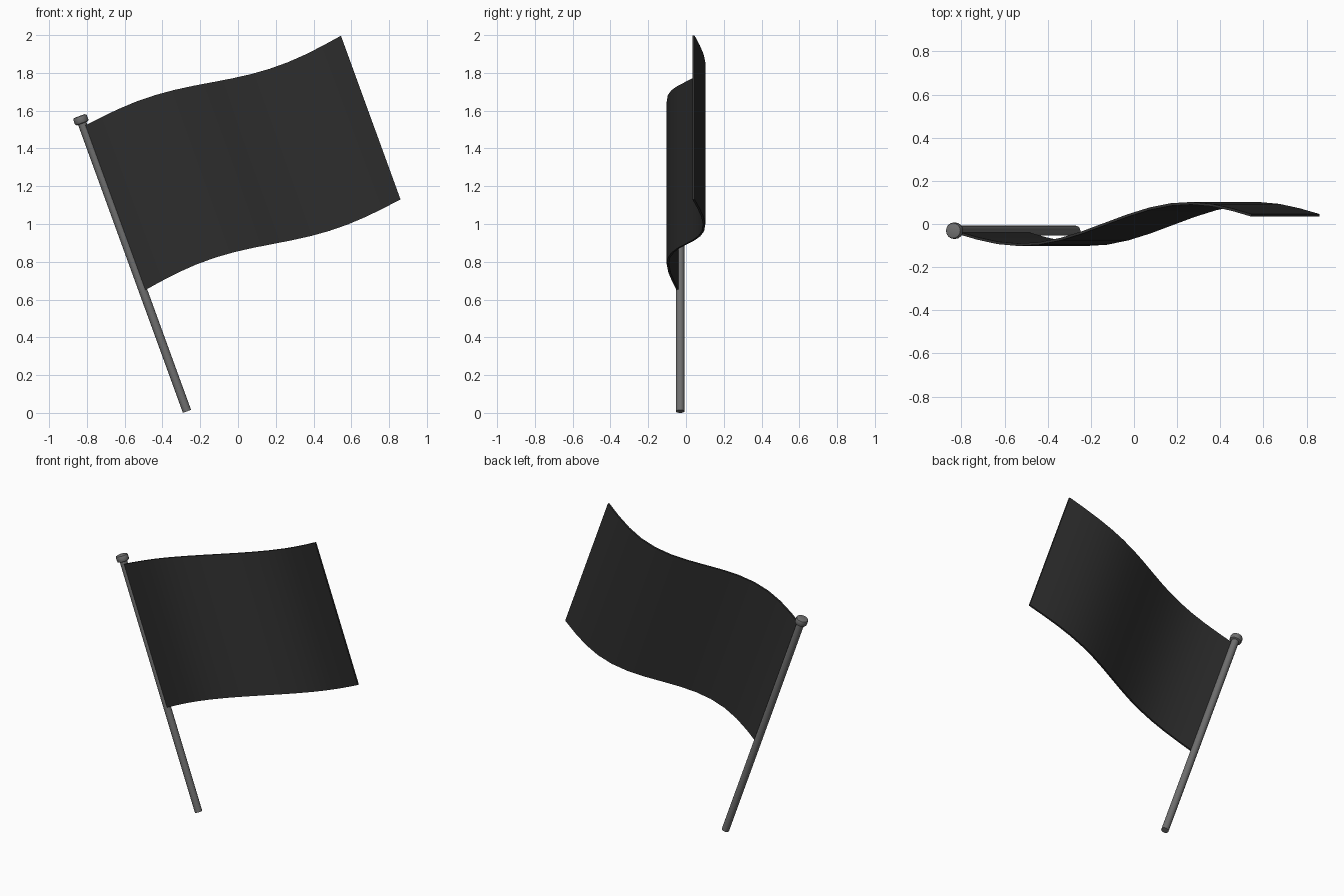
import bpy, bmesh, math
from mathutils import Matrix, Vector

if "Cube" in bpy.data.objects:
    bpy.data.objects.remove(bpy.data.objects["Cube"])

TILT = math.radians(20)
BASE = Vector((-0.27, -0.031, 0.008))
# Local frame: x runs along the flag, z runs up the pole
FRAME = Matrix.Translation(BASE) @ Matrix.Rotation(-TILT, 4, 'Y')


def material(name, value):
    m = bpy.data.materials.new(name)
    m.diffuse_color = (value, value, value, 1)
    m.use_nodes = True
    m.node_tree.nodes["Principled BSDF"].inputs["Base Color"].default_value = m.diffuse_color
    return m


def finish(name, bm, mat, angle):
    bmesh.ops.recalc_face_normals(bm, faces=bm.faces)
    bm.transform(FRAME)
    me = bpy.data.meshes.new(name)
    bm.to_mesh(me)
    bm.free()
    me.materials.append(mat)
    ob = bpy.data.objects.new(name, me)
    bpy.context.collection.objects.link(ob)
    bpy.ops.object.select_all(action='DESELECT')
    ob.select_set(True)
    bpy.context.view_layer.objects.active = ob
    bpy.ops.object.shade_smooth_by_angle(angle=math.radians(angle))
    return ob


def rod(name, radius, z0, z1, mat, bevel=0):
    bm = bmesh.new()
    bmesh.ops.create_cone(bm, cap_ends=True, segments=16, radius1=radius, radius2=radius,
                          depth=z1 - z0, matrix=Matrix.Translation((0, 0, (z0 + z1) / 2)))
    if bevel:
        rims = [e for e in bm.edges if abs(e.verts[0].co.z - e.verts[1].co.z) < 1e-5]
        bmesh.ops.bevel(bm, geom=rims, offset=bevel, segments=2, profile=0.5, affect='EDGES')
    return finish(name, bm, mat, 40)


grey = material("pole grey", 0.16)
black = material("flag black", 0.027)

# Pole and cap
rod("pole", 0.023, 0, 1.63, grey)
rod("pole_cap", 0.038, 1.622, 1.664, grey, 0.01)

# Waving cloth: closed cross-section swept along the flag
N, LENGTH, HALF = 14, 1.446, 0.006
bm = bmesh.new()
rings = []
for i in range(N + 1):
    t = i / N
    s = math.sin(2 * math.pi * t)
    y = -0.075 * s + 0.08 * (t - 0.5) - BASE.y
    pinch = 0.006 * math.sin(math.pi * t)
    low = 0.677 - 0.009 * t + 0.036 * s + pinch
    high = 1.605 - 0.015 * t + 0.036 * s - pinch
    rings.append([bm.verts.new((t * LENGTH, y + dy, z)) for dy, z in
                  ((-HALF, low), (HALF, low), (HALF, high), (-HALF, high))])
for a, b in zip(rings, rings[1:]):
    for k in range(4):
        j = (k + 1) % 4
        bm.faces.new((a[k], a[j], b[j], b[k]))
bm.faces.new(rings[0])
bm.faces.new(rings[-1])
finish("flag_cloth", bm, black, 40)
